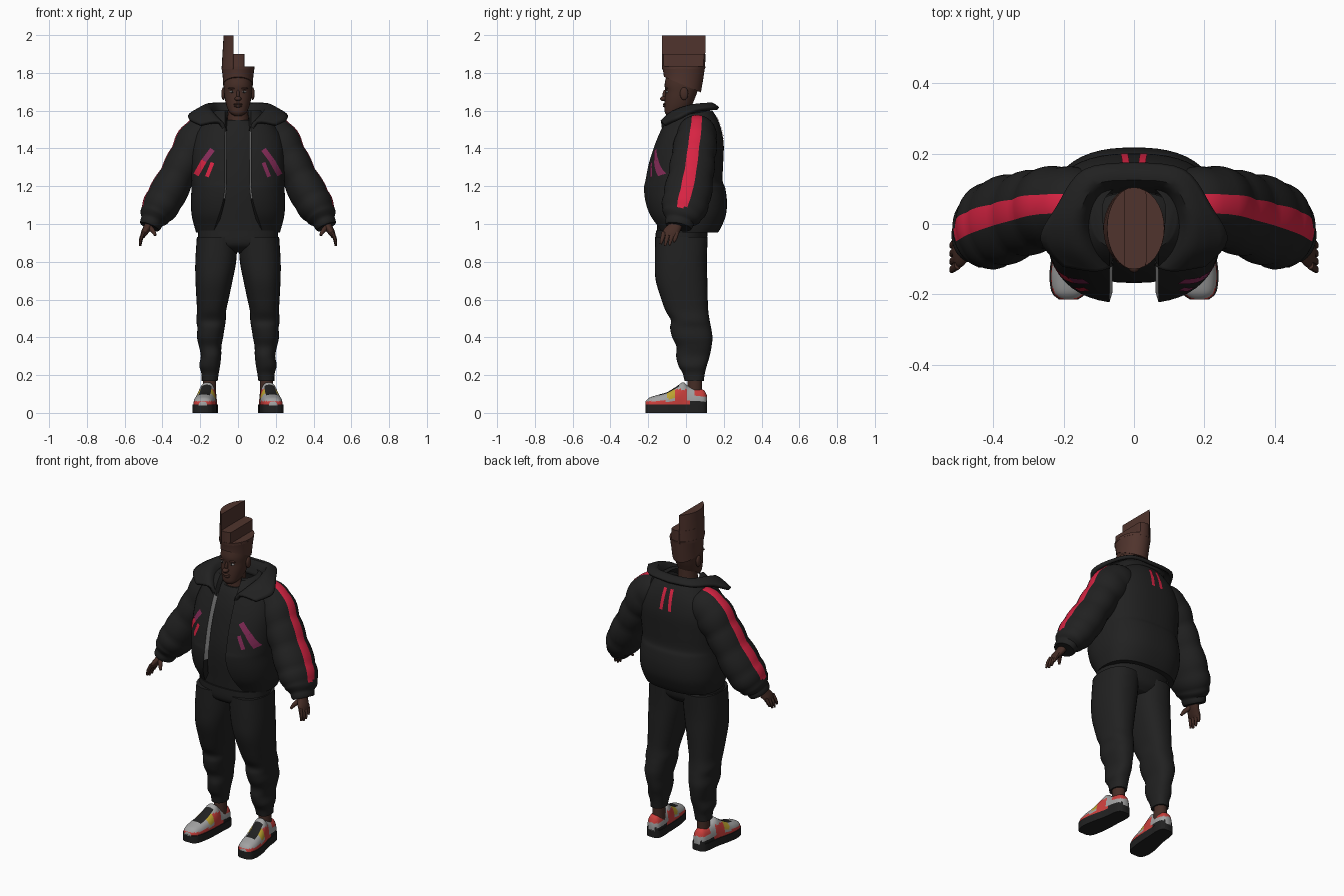
import bpy, bmesh
from math import sin, cos, pi, asin, copysign
from mathutils import Vector, Matrix
from mathutils.bvhtree import BVHTree

cube = bpy.data.objects.get("Cube")
if cube:
    bpy.data.objects.remove(cube)


def material(name, r, g, b):
    m = bpy.data.materials.new(name)
    m.use_nodes = True
    m.diffuse_color = (r, g, b, 1)
    shader = m.node_tree.nodes["Principled BSDF"]
    shader.inputs["Base Color"].default_value = (r, g, b, 1)
    shader.inputs["Roughness"].default_value = 0.8
    return m


BLACK = material("black cloth", .015, .015, .015)
SKIN = material("dark skin", .06, .026, .019)
HAIR = material("brown hair", .08, .034, .026)
RED = material("crimson", .68, .017, .055)
MAGENTA = material("plum", .24, .025, .1)
GREY = material("light grey", .36, .36, .36)
YELLOW = material("yellow", .5, .36, .03)
CORAL = material("coral", .6, .05, .045)


def finish(name, bm, mats, mirror=False):
    """Turn a bmesh into a smooth-shaded object."""
    bmesh.ops.recalc_face_normals(bm, faces=bm.faces)
    me = bpy.data.meshes.new(name)
    bm.to_mesh(me)
    bm.free()
    for m in mats:
        me.materials.append(m)
    ob = bpy.data.objects.new(name, me)
    bpy.context.collection.objects.link(ob)
    bpy.ops.object.select_all(action='DESELECT')
    ob.select_set(True)
    bpy.context.view_layer.objects.active = ob
    bpy.ops.object.shade_smooth_by_angle(angle=pi / 4)
    if mirror:
        ob.modifiers.new("Mirror", 'MIRROR')
    return ob


def spline(rows, n=5):
    """Catmull-Rom interpolation through tuples of numbers."""
    out = []
    for i in range(len(rows) - 1):
        quad = [rows[max(0, min(len(rows) - 1, i + k))] for k in (-1, 0, 1, 2)]
        for s in range(n):
            t = s / n
            out.append(tuple(b + t * (c - a) / 2 + t * t * (a - 2.5 * b + 2 * c - d / 2)
                             + t ** 3 * (1.5 * (b - c) + (d - a) / 2) for a, b, c, d in zip(*quad)))
    return out + [tuple(rows[-1])]


def skin(name, rings, mats, closed=True, mirror=False, paint=None):
    """Bridge a list of point rings; paint(centre, ring, side) picks a material."""
    bm = bmesh.new()
    vs = [[bm.verts.new(p) for p in ring] for ring in rings]
    n = len(vs[0])
    for i in range(len(vs) - 1):
        for j in range(n if closed else n - 1):
            k = (j + 1) % n
            f = bm.faces.new((vs[i][j], vs[i][k], vs[i + 1][k], vs[i + 1][j]))
            if paint:
                f.material_index = paint(f.calc_center_median(), i, j)
    if closed:
        bm.faces.new(vs[0])
        bm.faces.new(vs[-1])
    return finish(name, bm, mats, mirror)


def power(v, e):
    return copysign(abs(v) ** e, v)


def column(name, rows, mat, e=.85, mirror=False, n=5, x_max=9, tilt=None):
    """Upright loft; rows are (z, centre x, half width, front y, back y)."""
    rings = []
    for i, (z, cx, rx, yf, yb) in enumerate(spline(rows, n)):
        ring = []
        for j in range(32):
            a = 2 * pi * j / 32
            x = cx + rx * power(sin(a), e)
            y = (yf + yb) / 2 - (yb - yf) / 2 * power(cos(a), e)
            ring.append((min(x, x_max), y, z + (tilt(i) * y if tilt else 0)))
        rings.append(ring)
    return skin(name, rings, [mat], mirror=mirror)


def tube(name, rows, mats, sides=12, n=5, puff=0, paint=None):
    """Mirrored loft along a path; rows are (x, y, z, radius outward, radius along y)."""
    pts = spline(rows, n)
    rings = []
    for i, (x, y, z, ra, rb) in enumerate(pts):
        t = (Vector(pts[min(i + 1, len(pts) - 1)][:3]) - Vector(pts[max(i - 1, 0)][:3])).normalized()
        u = t.cross(Vector((0, 1, 0))).normalized()
        v = u.cross(t)
        swell = 1 + puff * (abs(sin(pi * i / n)) - .5)
        angles = [2 * pi * (j + .5) / sides for j in range(sides)]
        rings.append([Vector((x, y, z)) + swell * (u * ra * cos(a) + v * rb * sin(a)) for a in angles])
    return skin(name, rings, mats, mirror=True, paint=paint)


def blob(name, loc, size, mat, mirror=False):
    bm = bmesh.new()
    bmesh.ops.create_uvsphere(bm, u_segments=16, v_segments=10, radius=1,
                              matrix=Matrix.Translation(loc) @ Matrix.Diagonal((*size, 1)))
    return finish(name, bm, [mat], mirror)


def patch(name, target, a, b, width, mat, side=-1, lift=.004):
    """Thin strip from a to b (x, z) laid on the front or back of the target."""
    me = target.data
    tree = BVHTree.FromPolygons([v.co for v in me.vertices], [p.vertices for p in me.polygons])
    a, b = Vector(a), Vector(b)
    across = (b - a).orthogonal().normalized() * width / 2
    rings = []
    for i in range(13):
        row = []
        for k in (-1, 0, 1):
            p = a.lerp(b, i / 12) + across * k
            hit = tree.ray_cast(Vector((p.x, side, p.y)), Vector((0, -side, 0)))[0]
            if hit:
                row.append(hit + Vector((0, side * lift, 0)))
        if len(row) == 3:
            rings.append(row)
    if len(rings) > 1:
        skin(name, rings, [mat], closed=False)


# Head, neck and face
column("head", [(1.573, 0, .02, -.1, -.06), (1.59, 0, .044, -.112, -.02), (1.62, 0, .059, -.114, .025),
                (1.66, 0, .069, -.112, .045), (1.7, 0, .074, -.109, .06), (1.74, 0, .076, -.113, .075),
                (1.8, 0, .07, -.1, .07)], SKIN, e=.92)
column("neck", [(1.47, 0, .07, -.08, .06), (1.55, 0, .056, -.075, .04), (1.65, 0, .052, -.07, .035)], SKIN, e=1)
blob("nose", (0, -.117, 1.663), (.018, .021, .013), SKIN)
blob("nose_bridge", (0, -.11, 1.685), (.009, .014, .026), SKIN)
blob("upper_lip", (0, -.112, 1.634), (.024, .011, .006), SKIN)
blob("lower_lip", (0, -.111, 1.624), (.021, .012, .007), SKIN)
blob("ears", (.077, -.01, 1.69), (.011, .022, .034), SKIN, True)
blob("eyes", (.031, -.099, 1.7), (.014, .008, .006), GREY, True)
blob("irises", (.031, -.104, 1.7), (.005, .005, .006), BLACK, True)
blob("eyebrows", (.033, -.103, 1.718), (.02, .009, .005), HAIR, True)

# Tall hair with three steps
column("hair_base", [(1.73, 0, .079, -.117, .079), (1.78, 0, .081, -.119, .091), (1.826, 0, .087, -.126, .1)],
       HAIR, e=1, n=1, tilt=lambda i: (-.42, -.15, 0)[i])
for label, top, x_max in (("low", 1.835, .09), ("middle", 1.9, .035), ("high", 1.997, -.025)):
    column("hair_step_" + label, [(1.82, 0, .087, -.126, .1), (top, 0, .087 - (top - 1.82) * .06, -.128, .104)],
           HAIR, e=1, n=1, x_max=x_max)

# Shirt
column("shirt", [(.945, 0, .21, -.15, .1), (1, 0, .215, -.155, .12), (1.2, 0, .2, -.168, .15),
                 (1.4, 0, .18, -.14, .13), (1.5, 0, .13, -.11, .1), (1.55, 0, .07, -.083, .06)], BLACK)

# Open jacket body: each ring runs round the outside and back along the lining
rings = []
for z, rx, yf, yb, gap in spline([
        (.955, .222, -.145, .17, .13), (.99, .232, -.165, .19, .12), (1.05, .246, -.2, .212, .1),
        (1.12, .25, -.22, .217, .08), (1.19, .246, -.226, .208, .07), (1.23, .248, -.218, .194, .07),
        (1.32, .25, -.2, .197, .07), (1.42, .245, -.168, .2, .07), (1.5, .215, -.135, .187, .07),
        (1.56, .165, -.105, .165, .07), (1.6, .12, -.08, .14, .07)]):
    e, cy, ry = .8, (yf + yb) / 2, (yb - yf) / 2
    start = asin((gap / rx) ** (1 / e))
    angles = [start + (2 * pi - 2 * start) * j / 47 for j in range(48)]
    outer = [((rx * power(sin(a), e)), cy - ry * power(cos(a), e), z) for a in angles]
    inner = [((rx - .03) * power(sin(a), e), cy - (ry - .03) * power(cos(a), e), z) for a in angles]
    rings.append(outer + inner[::-1])
jacket = skin("jacket_body", rings, [BLACK, GREY],
              paint=lambda c, i, j: int(j in (47, 95) and 1.13 < c.z < 1.5 and (j == 95 or c.x < 0)))

# Sleeves with a stripe along the top
tube("sleeves", [(.12, .06, 1.5, .09, .09), (.2, .055, 1.45, .115, .11), (.265, .04, 1.36, .1, .115),
                 (.325, .025, 1.25, .095, .12), (.39, .002, 1.13, .1, .125), (.435, -.02, 1.055, .085, .11),
                 (.455, -.033, 1.015, .062, .078), (.468, -.04, .985, .055, .07)], [BLACK, RED],
     sides=36, n=6, puff=.06, paint=lambda c, i, j: int(j in (34, 35, 0) and c.z > 1.09))

# Spread collar
edges = [[(0, .1, 1.56), (.09, .08, 1.56), (.12, 0, 1.55), (.1, -.07, 1.53), (.065, -.12, 1.49)],
         [(0, .13, 1.63), (.11, .115, 1.632), (.16, .02, 1.622), (.15, -.07, 1.59), (.1, -.13, 1.54)],
         [(0, .17, 1.61), (.14, .15, 1.612), (.215, .05, 1.6), (.262, -.04, 1.56), (.2, -.115, 1.525)]]
lines = [spline(edge) for edge in edges]
collar = skin("collar", [spline(row, 4) for row in zip(*lines)], [BLACK], closed=False, mirror=True)
thick = collar.modifiers.new("Thickness", 'SOLIDIFY')
thick.thickness, thick.offset = .02, 0

# Painted strips on the jacket
for s, label in ((1, "left"), (-1, "right")):
    low = MAGENTA if s > 0 else RED
    patch(label + "_chest_mark_top", jacket, (s * .135, 1.395), (s * .18, 1.335), .028, MAGENTA)
    patch(label + "_chest_mark_end", jacket, (s * .18, 1.335), (s * .222, 1.26), .03, low)
    patch(label + "_chest_mark_small", jacket, (s * .135, 1.325), (s * .165, 1.25), .02, low)
    patch(label + "_back_stripe", jacket, (s * .028, 1.45), (s * .022, 1.57), .02, RED, side=1)
patch("collar_mark", collar, (.222, 1.565), (.245, 1.565), .012, RED, lift=.014)

# Hands
tube("palms", [(.465, -.04, 1.03, .025, .028), (.475, -.055, .99, .022, .034), (.495, -.08, .955, .018, .042),
               (.505, -.088, .935, .012, .038)], [SKIN], sides=16)
for k, label in enumerate(("index", "middle", "ring", "little")):
    y, drop = -.122 + k * .023, (.042, .052, .048, .032)[k]
    tube(label + "_fingers", [(.5, y + .005, .955, .011, .012), (.513, y - .004, .935 - drop / 3, .01, .011),
                              (.518, y - .012, .936 - drop, .006, .006)], [SKIN], sides=8)
tube("thumbs", [(.475, -.065, .99, .015, .015), (.452, -.1, .965, .013, .013), (.437, -.118, .94, .007, .007)],
     [SKIN], sides=8)

# Trousers
column("hips", [(.85, 0, .1, -.1, .07), (.89, 0, .2, -.155, .105), (.965, 0, .213, -.16, .115)], BLACK)
column("trouser_legs", [(.93, .11, .108, -.163, .115), (.8, .118, .108, -.165, .11), (.7, .127, .098, -.16, .113),
                        (.6, .135, .085, -.13, .115), (.54, .14, .077, -.108, .118), (.49, .143, .078, -.08, .125),
                        (.45, .143, .072, -.084, .133), (.4, .148, .069, -.073, .14), (.35, .147, .059, -.05, .135),
                        (.3, .143, .054, -.052, .125), (.25, .15, .055, -.04, .11), (.21, .148, .046, -.018, .1),
                        (.17, .15, .042, -.008, .094)], BLACK, mirror=True)

# Shoes: rows are (y, centre x, half width, top height)
column("ankles", [(.08, .15, .035, .005, .085), (.22, .15, .034, .01, .085)], SKIN, e=1, mirror=True)
last = spline([(-.215, .186, .022, .06), (-.195, .184, .045, .08), (-.15, .181, .055, .095),
               (-.1, .175, .056, .11), (-.05, .168, .052, .14), (-.015, .163, .048, .162), (.015, .16, .046, .14),
               (.06, .156, .045, .13), (.095, .154, .038, .12), (.112, .153, .02, .09)], 6)


def shoe_colour(c, i, j):
    y, middle = c.y, abs(j - 9.5)
    if c.z < .062:
        return 2 if y < .02 else 1
    if -.14 < y < -.035 and middle < 3.5:
        return 1
    if -.1 < y < -.055 and c.z > .075:
        return 3
    if -.055 < y < .005 and c.z < .125 or y > .045 and c.z > .085:
        return 2
    return 0


arcs = []
for y, cx, w, h in last:
    arcs.append([(cx - w * power(cos(pi * j / 20), .8), y, .04 + (h - .04) * sin(pi * j / 20) ** .75)
                 for j in range(21)])
skin("shoe_uppers", arcs, [GREY, BLACK, CORAL, YELLOW], mirror=True, paint=shoe_colour)

outline = [(cx - w - .004, y) for y, cx, w, h in last] + [(cx + w + .004, y) for y, cx, w, h in last[::-1]]
skin("shoe_soles", [[(x, y, z) for x, y in outline] for z in (0, .045)], [BLACK], mirror=True)
